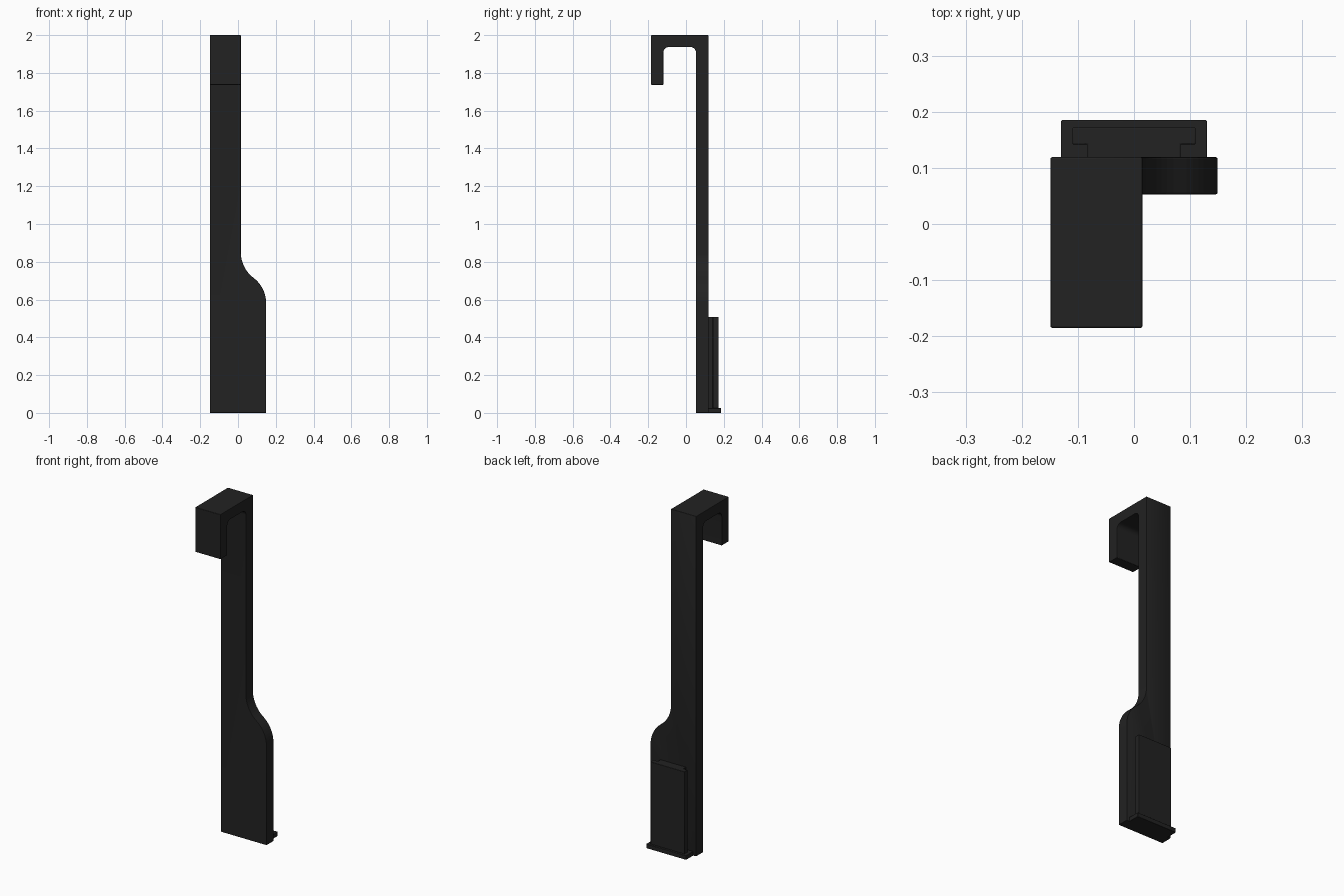
import bpy, bmesh, math
from mathutils import Vector

if "Cube" in bpy.data.objects:
    bpy.data.objects.remove(bpy.data.objects["Cube"])

mat = bpy.data.materials.new("black plastic")
mat.diffuse_color = (0.016, 0.016, 0.016, 1)
mat.use_nodes = True
mat.node_tree.nodes["Principled BSDF"].inputs["Base Color"].default_value = mat.diffuse_color


def arc(cx, cy, r, a0, a1, n=10):
    """Points along an arc, angles in degrees."""
    return [(cx + r * math.cos(math.radians(a0 + (a1 - a0) * i / n)),
             cy + r * math.sin(math.radians(a0 + (a1 - a0) * i / n))) for i in range(n + 1)]


def extrude(name, pts, place, depth):
    """Fill a 2D outline, placed in 3D by a function, and extrude it."""
    bm = bmesh.new()
    face = bm.faces.new([bm.verts.new(place(a, b)) for a, b in pts])
    res = bmesh.ops.extrude_face_region(bm, geom=[face])
    moved = [v for v in res["geom"] if isinstance(v, bmesh.types.BMVert)]
    bmesh.ops.translate(bm, verts=moved, vec=Vector(depth))
    bmesh.ops.recalc_face_normals(bm, faces=bm.faces)
    me = bpy.data.meshes.new(name)
    bm.to_mesh(me)
    bm.free()
    me.materials.append(mat)
    ob = bpy.data.objects.new(name, me)
    bpy.context.collection.objects.link(ob)
    return ob


def finish(ob, width):
    """Soften edges and shade."""
    bev = ob.modifiers.new("soft edges", "BEVEL")
    bev.width, bev.segments = width, 2
    bev.limit_method, bev.angle_limit = "ANGLE", math.radians(40)
    bpy.ops.object.select_all(action="DESELECT")
    ob.select_set(True)
    bpy.context.view_layer.objects.active = ob
    bpy.ops.object.shade_smooth_by_angle(angle=math.radians(35))


# Side outline: hook over the top, long strap down the back
FRONT, BACK, IN_F, IN_B, ROOF, R = -0.185, 0.119, -0.12, 0.053, 1.937, 0.03
side = [(FRONT, 1.737), (IN_F, 1.737)]
side += arc(IN_F + R, ROOF - R, R, 180, 90, 6)
side += arc(IN_B - R, ROOF - R, R, 90, 0, 6)
side += [(IN_B, 0), (BACK, 0), (BACK, 2), (FRONT, 2)]
body = extrude("hook_strap", side, lambda y, z: (-0.3, y, z), (0.6, 0, 0))

# Front outline: narrow strap flaring in an S curve to a wide paddle
LEFT, NARROW, WIDE, Z0, Z1 = -0.149, 0.015, 0.149, 0.58, 0.85
half_w, half_h = (WIDE - NARROW) / 2, (Z1 - Z0) / 2
theta = 2 * math.atan(half_w / half_h)
rad = half_h / math.sin(theta)
deg = math.degrees(theta)
outline = [(LEFT, -0.1), (WIDE, -0.1)]
outline += arc(WIDE - rad, Z0, rad, 0, deg)
outline += arc(NARROW + rad, Z1, rad, 180 + deg, 180)[1:]
outline += [(NARROW, 2.1), (LEFT, 2.1)]
cutter = extrude("outline_cutter", outline, lambda x, z: (x, -0.4, z), (0, 0.8, 0))
cutter.hide_render = True
cutter.hide_set(True)

cut = body.modifiers.new("front outline", "BOOLEAN")
cut.operation, cut.solver, cut.object = "INTERSECT", "EXACT", cutter
finish(body, 0.003)

# T-shaped slide rail on the back of the paddle
half = [(0.083, 0.115), (0.083, 0.142), (0.11, 0.142), (0.11, 0.172)]
tee = half + [(-x, y) for x, y in reversed(half)]
rail = extrude("slide_rail", tee, lambda x, y: (x, y, 0.015), (0, 0, 0.493))
finish(rail, 0.002)

# Stop ledge under the rail
ledge = [(-0.13, 0.112), (0.13, 0.112), (0.13, 0.185), (-0.13, 0.185)]
stop = extrude("stop_ledge", ledge, lambda x, y: (x, y, 0), (0, 0, 0.025))
finish(stop, 0.002)
